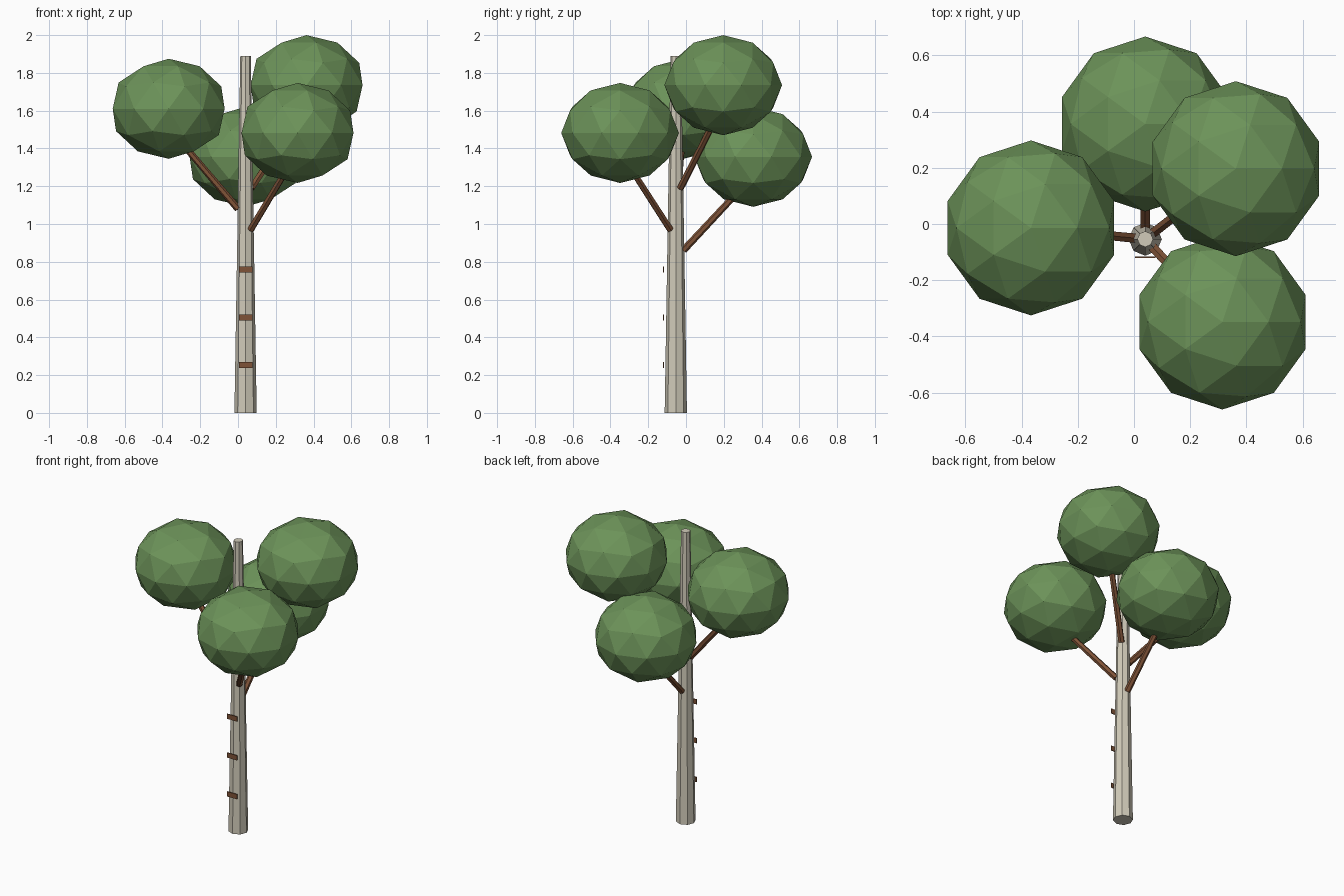
import bpy
from mathutils import Vector

if "Cube" in bpy.data.objects:
    bpy.data.objects.remove(bpy.data.objects["Cube"], do_unlink=True)


def make_material(name, color):
    mat = bpy.data.materials.new(name)
    mat.use_nodes = True
    mat.diffuse_color = (*color, 1)
    mat.node_tree.nodes["Principled BSDF"].inputs["Base Color"].default_value = (*color, 1)
    return mat


leaf_green = make_material("leaf green", (0.15, 0.29, 0.10))
pale_bark = make_material("pale bark", (0.64, 0.60, 0.49))
branch_brown = make_material("branch brown", (0.21, 0.085, 0.038))


def finish(name, mat):
    obj = bpy.context.object
    obj.name = obj.data.name = name
    obj.data.materials.append(mat)
    return obj


def rod(name, start, end, r1, r2, sides, mat):
    """Tapered rod between two points."""
    axis = end - start
    bpy.ops.mesh.primitive_cone_add(vertices=sides, radius1=r1, radius2=r2,
                                    depth=axis.length, location=(start + end) / 2,
                                    rotation=axis.to_track_quat('Z', 'Y').to_euler())
    return finish(name, mat)


# Trunk
TRUNK = Vector((0.04, -0.054, 0))
bpy.ops.mesh.primitive_cone_add(vertices=8, radius1=0.059, radius2=0.028, depth=1.89,
                                location=TRUNK + Vector((0, 0, 0.945)))
finish("trunk", pale_bark)

# Leaf crowns, each carried by a branch: crown centre, branch start height
crowns = {
    "back": ((0.04, 0.356, 1.356), 0.86),
    "front_left": ((0.315, -0.349, 1.482), 0.97),
    "right": ((-0.367, -0.014, 1.61), 1.08),
    "back_left": ((0.363, 0.197, 1.735), 1.19),
}
for side, (centre, height) in crowns.items():
    centre = Vector(centre)
    bpy.ops.mesh.primitive_ico_sphere_add(subdivisions=2, radius=0.3115, location=centre)
    finish(side + "_crown", leaf_green).scale.z = 0.85
    outward = centre - TRUNK
    outward.z = 0
    start = TRUNK + outward.normalized() * 0.04 + Vector((0, 0, height))
    rod(side + "_branch", start, centre - Vector((0, 0, 0.1)), 0.019, 0.017, 6, branch_brown)

# Climbing steps on the front
for i in range(3):
    bpy.ops.mesh.primitive_cube_add(size=1, location=(TRUNK.x, -0.118, 0.253 * (i + 1)))
    finish(f"step_{i + 1}", branch_brown).scale = (0.072, 0.005, 0.032)
